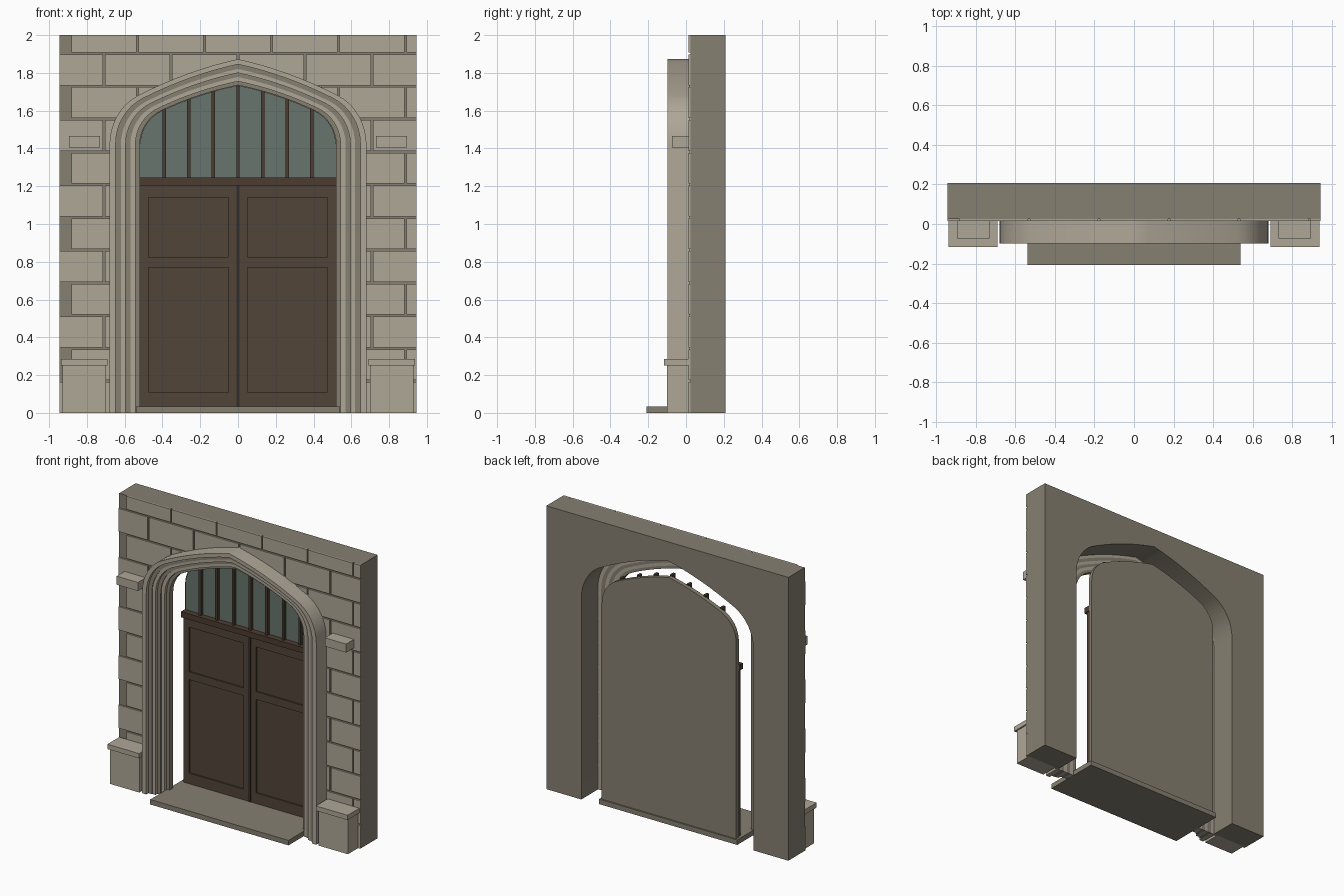
import bpy, bmesh, math

cube = bpy.data.objects.get("Cube")
if cube:
    bpy.data.objects.remove(cube, do_unlink=True)


def material(name, rgb):
    m = bpy.data.materials.new(name)
    m.use_nodes = True
    m.diffuse_color = (*rgb, 1)
    m.node_tree.nodes["Principled BSDF"].inputs["Base Color"].default_value = (*rgb, 1)
    return m


LIGHT = material("light_stone", (0.43, 0.385, 0.31))
DARK = material("dark_stone", (0.24, 0.215, 0.165))
WOOD = material("door_wood", (0.085, 0.058, 0.04))
TRIM = material("dark_trim", (0.035, 0.026, 0.02))
BAR = material("bar_wood", (0.072, 0.045, 0.03))
GLASS = material("glass", (0.136, 0.178, 0.155))

SPRING = 1.42      # height where the arch begins
BACK = 0.208       # rear face of the wall


def finish(name, bm, mat, smooth=False):
    bmesh.ops.recalc_face_normals(bm, faces=bm.faces)
    mesh = bpy.data.meshes.new(name)
    bm.to_mesh(mesh)
    bm.free()
    mesh.materials.append(mat)
    ob = bpy.data.objects.new(name, mesh)
    bpy.context.collection.objects.link(ob)
    if smooth:
        bpy.ops.object.select_all(action="DESELECT")
        ob.select_set(True)
        bpy.context.view_layer.objects.active = ob
        bpy.ops.object.shade_smooth_by_angle(angle=math.radians(30))
    return ob


def add_box(bm, x, y, z):
    verts = bmesh.ops.create_cube(bm, size=1)["verts"]
    for v in verts:
        v.co = [lo + (c + 0.5) * (hi - lo) for c, (lo, hi) in zip(v.co, (x, y, z))]


def boxes(name, mat, *items):
    bm = bmesh.new()
    for item in items:
        add_box(bm, *item)
    return finish(name, bm, mat)


def prism(name, outline, y0, y1, mat, smooth=False):
    """Extrude an (x, z) outline from y0 to y1."""
    bm = bmesh.new()
    face = bm.faces.new([bm.verts.new((x, y0, z)) for x, z in outline])
    new = bmesh.ops.extrude_face_region(bm, geom=[face])["geom"]
    verts = [v for v in new if isinstance(v, bmesh.types.BMVert)]
    bmesh.ops.translate(bm, verts=verts, vec=(0, y1 - y0, 0))
    return finish(name, bm, mat, smooth)


def arch(w):
    """Four-centred arch of half width w, from left springing to right."""
    sx = w / 0.52
    sz = (0.315 + (w - 0.52) * 0.8625) / 0.315
    pts = []
    for i in range(9):                       # tight shoulder
        a = math.radians(65) * i / 8
        pts.append((-0.32 - 0.2 * math.cos(a), 0.2 * math.sin(a)))
    (x0, z0), (x1, z1), (x2, z2) = pts[-1], (-0.205, 0.274), (0, 0.315)
    for i in range(1, 9):                    # shallow rise to the point
        t = i / 8
        pts.append(tuple((1 - t) ** 2 * a + 2 * t * (1 - t) * b + t * t * c
                         for a, b, c in ((x0, x1, x2), (z0, z1, z2))))
    pts += [(-x, z) for x, z in reversed(pts[:-1])]
    return [(x * sx, SPRING + z * sz) for x, z in pts]


def portal(w, foot=0.0):
    return [(-w, foot)] + arch(w) + [(w, foot)]


def arch_height(x, w):
    pts = arch(w)
    for (xa, za), (xb, zb) in zip(pts, pts[1:]):
        if xa <= x <= xb:
            return za + (zb - za) * (x - xa) / (xb - xa)
    return SPRING


# Wall core with the arched opening
HALF = 0.945
prism("wall", [(-HALF, 0), (-HALF, 2), (HALF, 2), (HALF, 0)] + portal(0.672)[::-1],
      0.025, BACK, DARK, True)

# Facing blocks in running bond, cut by the arch
bm = bmesh.new()
COURSE, LENGTH, GAP = 0.1734, 0.355, 0.005
for row in range(12):
    z0 = row * COURSE
    z1 = 2 if row == 11 else z0 + COURSE - 2 * GAP
    start = -2.5 if row % 2 else -3
    for k in range(7):
        x0 = max(-HALF, (start + k) * LENGTH + GAP)
        x1 = min(HALF, (start + k + 1) * LENGTH - GAP)
        if x1 - x0 > 0.01:
            add_box(bm, (x0, x1), (0.014, 0.025), (z0, z1))
blocks = finish("facing_blocks", bm, LIGHT)
cutter = prism("arch_cutter", portal(0.674, -0.1), -0.1, 0.3, DARK)
cutter.hide_render = True
cutter.hide_set(True)
cut = blocks.modifiers.new("arch_cut", "BOOLEAN")
cut.operation = "DIFFERENCE"
cut.solver = "EXACT"
cut.object = cutter

# Stepped arch mouldings, each order set further back
orders = [0.68, 0.648, 0.62, 0.595, 0.57, 0.543, 0.52]
fronts = [-0.098, -0.075, -0.07, -0.048, -0.042, -0.02]
for i, front in enumerate(fronts):
    prism(f"arch_moulding_{i + 1}", portal(orders[i]) + portal(orders[i + 1])[::-1],
          front, 0.02, DARK if i % 2 else LIGHT, True)

# Backing panel, glazing and threshold
prism("backing_panel", portal(0.525, 0.03), 0.16, 0.19, DARK, True)
prism("glazing", [(-0.518, 1.24)] + arch(0.518) + [(0.518, 1.24)], 0.152, 0.16, GLASS)
boxes("threshold_step", DARK, ((-0.54, 0.54), (-BACK, 0.2), (0, 0.035)))

# Glazing bars and transom
bars = [((x - 0.009, x + 0.009), (0.13, 0.165), (1.24, arch_height(x, 0.525) + 0.01))
        for x in (0.13 * k for k in range(-3, 4))]
boxes("glazing_bars", BAR, *bars)
boxes("transom", BAR, ((-0.522, 0.522), (0.11, 0.16), (1.205, 1.245)))

# Double doors with recessed panels
for side, s in (("left", 1), ("right", -1)):
    def span(a, b):
        return tuple(sorted((s * a, s * b)))
    deep, proud = (0.14, 0.16), (0.13, 0.141)
    boxes(f"{side}_door", WOOD,
          (span(0.008, 0.515), deep, (0.035, 1.207)),
          (span(0.008, 0.05), proud, (0.035, 1.207)),
          (span(0.473, 0.515), proud, (0.035, 1.207)),
          *[(span(0.05, 0.473), proud, z)
            for z in ((0.035, 0.11), (0.77, 0.825), (1.14, 1.207))])

    # Plinth, its cap and the wall bracket beside the arch
    boxes(f"{side}_plinth", LIGHT, (span(0.70, 0.928), (-0.1, 0.025), (0, 0.25)))
    boxes(f"{side}_plinth_cap", LIGHT, (span(0.69, 0.938), (-0.117, 0.015), (0.25, 0.284)))
    boxes(f"{side}_bracket", LIGHT, (span(0.73, 0.896), (-0.074, 0.02), (1.405, 1.465)))

boxes("door_meeting_strip", TRIM, ((-0.009, 0.009), (0.126, 0.16), (0.035, 1.207)))
